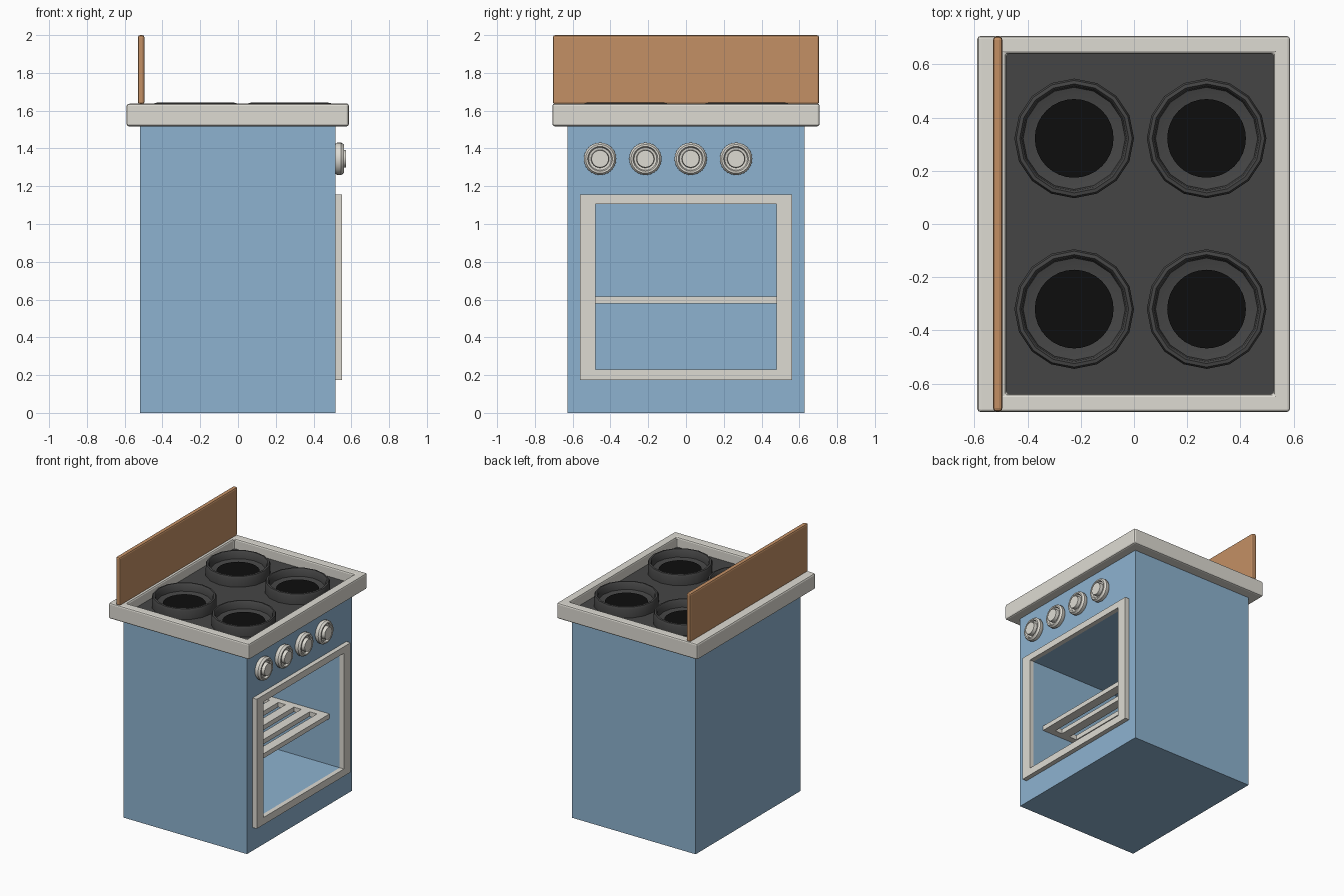
import bpy, bmesh, math
from mathutils import Matrix, Vector

if "Cube" in bpy.data.objects:
    bpy.data.objects.remove(bpy.data.objects["Cube"])


def material(name, rgb):
    m = bpy.data.materials.new(name)
    m.diffuse_color = (*rgb, 1)
    m.use_nodes = True
    m.node_tree.nodes["Principled BSDF"].inputs["Base Color"].default_value = m.diffuse_color
    return m


BLUE = material("blue_enamel", (0.27, 0.45, 0.63))
CREAM = material("cream_enamel", (0.73, 0.71, 0.65))
DARK = material("dark_iron", (0.06, 0.06, 0.06))
BLACK = material("black_plate", (0.004, 0.004, 0.004))
BROWN = material("copper_brown", (0.55, 0.28, 0.13))


def finish(name, bm, mat, bevel=0, smooth=False):
    bmesh.ops.recalc_face_normals(bm, faces=bm.faces)
    mesh = bpy.data.meshes.new(name)
    bm.to_mesh(mesh)
    bm.free()
    ob = bpy.data.objects.new(name, mesh)
    bpy.context.collection.objects.link(ob)
    mesh.materials.append(mat)
    if bevel:
        mod = ob.modifiers.new("Bevel", 'BEVEL')
        mod.width, mod.segments = bevel, 2
    if smooth:
        bpy.ops.object.select_all(action='DESELECT')
        ob.select_set(True)
        bpy.context.view_layer.objects.active = ob
        bpy.ops.object.shade_smooth_by_angle(angle=math.radians(35))
    return ob


def add_box(bm, lo, hi):
    lo, hi = Vector(lo), Vector(hi)
    mat = Matrix.Translation((lo + hi) / 2) @ Matrix.Diagonal((*(hi - lo), 1))
    bmesh.ops.create_cube(bm, size=1, matrix=mat)


def boxes(name, pairs, mat, bevel=0):
    bm = bmesh.new()
    for lo, hi in pairs:
        add_box(bm, lo, hi)
    return finish(name, bm, mat, bevel)


def pocket_box(name, lo, hi, axis, plo, phi, levels, mat, bevel=0, through=False):
    """Box with a rectangular pocket sunk from its + side along axis."""
    bm = bmesh.new()
    add_box(bm, lo, hi)
    bm.normal_update()
    face = max(bm.faces, key=lambda f: f.normal[axis])
    back = min(bm.faces, key=lambda f: f.normal[axis])
    others = [i for i in range(3) if i != axis]
    for level in [hi[axis]] + levels:
        bmesh.ops.inset_individual(bm, faces=[face], thickness=0.005, depth=0)
        for v in face.verts:
            for k, i in enumerate(others):
                v.co[i] = phi[k] if v.co[i] > (lo[i] + hi[i]) / 2 else plo[k]
            v.co[axis] = level
    if through:
        bmesh.ops.delete(bm, geom=[face, back], context='FACES_ONLY')
    return finish(name, bm, mat, bevel)


def lathe(name, profile, sides, matrix, mat):
    bm = bmesh.new()
    vs = [bm.verts.new((r, 0, z)) for r, z in profile]
    es = [bm.edges.new(p) for p in zip(vs, vs[1:])]
    bmesh.ops.spin(bm, geom=vs + es, cent=(0, 0, 0), axis=(0, 0, 1),
                   angle=2 * math.pi, steps=sides, use_merge=True)
    bmesh.ops.remove_doubles(bm, verts=bm.verts, dist=1e-5)
    bmesh.ops.transform(bm, matrix=matrix, verts=bm.verts)
    return finish(name, bm, mat, smooth=True)


# Body with oven cavity open to +x
pocket_box("oven_body", (-0.52, -0.628, 0), (0.515, 0.628, 1.53), 0,
           (-0.48, 0.23), (0.48, 1.105), [0.43, -0.43], BLUE)

# Door frame around the opening
pocket_box("door_frame", (0.515, -0.56, 0.175), (0.55, 0.56, 1.155), 0,
           (-0.48, 0.23), (0.48, 1.105), [0.515], CREAM, through=True)

# Oven rack: two side rails and cross bars
rack = [((-0.43, s - 0.025, 0.58), (0.43, s + 0.025, 0.615)) for s in (-0.455, 0.455)]
for i in range(7):
    x = -0.395 + i * 0.79 / 6
    rack.append(((x - 0.035, -0.43, 0.58), (x + 0.035, 0.43, 0.615)))
boxes("oven_rack", rack, CREAM)

# Cooktop rim and sunken dark panel
pocket_box("cooktop_rim", (-0.59, -0.707, 1.517), (0.587, 0.707, 1.637), 2,
           (-0.48, -0.64), (0.525, 0.64), [1.55], CREAM, bevel=0.012)
boxes("cooktop_panel", [((-0.48, -0.64, 1.54), (0.525, 0.64, 1.562))], DARK)

# Burners: iron cup and black plate
cup = [(0.225, 1.56), (0.225, 1.625), (0.218, 1.64), (0.205, 1.642),
       (0.197, 1.632), (0.192, 1.585), (0.15, 1.575), (0, 1.575)]
plate = [(0.148, 1.57), (0.148, 1.582), (0, 1.582)]
for i, (x, y) in enumerate([(a, b) for a in (-0.225, 0.273) for b in (-0.32, 0.322)], 1):
    at = Matrix.Translation((x, y, 0))
    lathe(f"burner_cup_{i}", cup, 16, at, DARK)
    lathe(f"burner_plate_{i}", plate, 32, at, BLACK)

# Control knobs facing +x
knob = [(0, 0), (0.078, 0), (0.086, 0.012), (0.086, 0.032), (0.076, 0.046), (0.066, 0.046),
        (0.06, 0.032), (0.048, 0.03), (0.045, 0.058), (0, 0.058)]
for i in range(4):
    at = Matrix.Translation((0.514, -0.455 + 0.24 * i, 1.345)) @ Matrix.Rotation(math.pi / 2, 4, 'Y')
    lathe(f"control_knob_{i + 1}", knob, 24, at, CREAM)

# Backsplash board
boxes("backsplash", [((-0.53, -0.705, 1.634), (-0.495, 0.705, 2.0))], BROWN, bevel=0.012)
